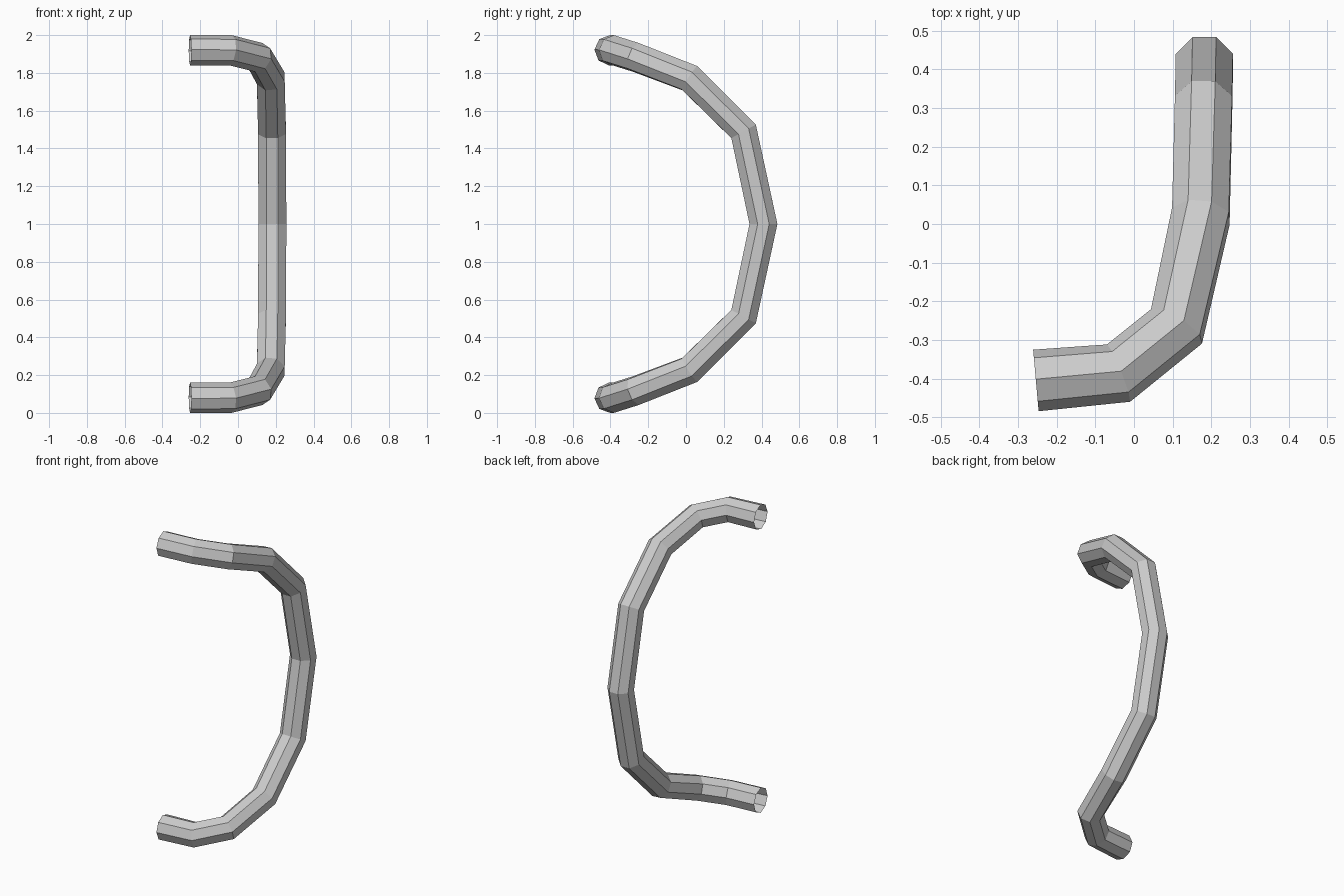
import bpy, bmesh, math
from mathutils import Vector

if "Cube" in bpy.data.objects:
    bpy.data.objects.remove(bpy.data.objects["Cube"])

SIDES, RADIUS = 8, 0.08

# Centre line of the upper half, measured from the mid height (z = 1)
path = [Vector(p) for p in (
    (0.182, 0.410, 0.0), (0.180, 0.305, 0.49), (0.173, 0.020, 0.772),
    (0.110, -0.265, 0.882), (-0.040, -0.386, 0.920), (-0.254, -0.405, 0.920))]


def tangent(i):
    """Direction of the bar at a path point (bisector at the bends)."""
    if i == 0:
        return Vector((0, 0, 1))
    after = (path[i + 1] - path[i]).normalized() if i + 1 < len(path) else Vector()
    return ((path[i] - path[i - 1]).normalized() + after).normalized()


# Octagonal open tube, swept with minimum twist
bm = bmesh.new()
rings = []
t, side = tangent(0), Vector((1, 0, 0))
for i, p in enumerate(path):
    t_new = tangent(i)
    side = t.rotation_difference(t_new) @ side
    t = t_new
    up = t.cross(side)
    angles = [2 * math.pi * (k + 0.5) / SIDES for k in range(SIDES)]
    rings.append([bm.verts.new(p + RADIUS * (math.cos(a) * side + math.sin(a) * up))
                  for a in angles])
for a, b in zip(rings, rings[1:]):
    for k in range(SIDES):
        n = (k + 1) % SIDES
        bm.faces.new((a[k], a[n], b[n], b[k]))

mesh = bpy.data.meshes.new("curved_bar")
bm.to_mesh(mesh)
bm.free()
bar = bpy.data.objects.new("curved_bar", mesh)
bar.location.z = 1.0
bpy.context.collection.objects.link(bar)

# Lower half mirrors the upper half
mirror = bar.modifiers.new("mirror", 'MIRROR')
mirror.use_axis = (False, False, True)
mirror.use_clip = True
